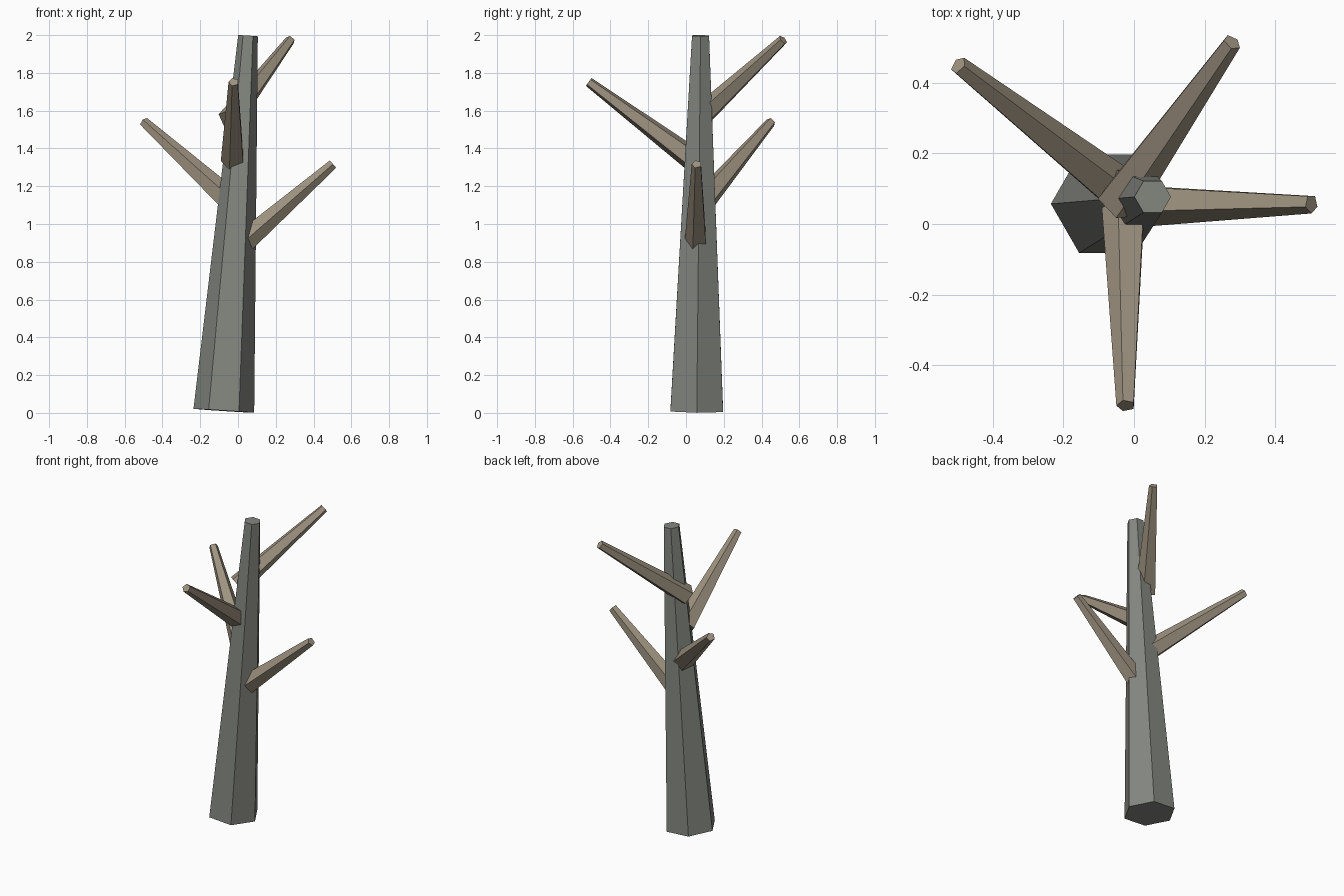
import bpy, bmesh
from mathutils import Vector

if "Cube" in bpy.data.objects:
    bpy.data.objects.remove(bpy.data.objects["Cube"])


def material(name, color):
    m = bpy.data.materials.new(name)
    m.diffuse_color = (*color, 1)
    m.use_nodes = True
    m.node_tree.nodes["Principled BSDF"].inputs["Base Color"].default_value = m.diffuse_color
    return m


bark = material("grey bark", (0.23, 0.24, 0.215))
wood = material("pale brown wood", (0.34, 0.29, 0.215))


def limb(name, start, end, r_start, r_end, sides, corner, mat):
    """Tapered limb from start to end; one corner edge lies toward 'corner'."""
    start, end = Vector(start), Vector(end)
    axis = (end - start).normalized()
    u = (corner - axis * corner.dot(axis)).normalized()
    v = axis.cross(u)
    bm = bmesh.new()
    bmesh.ops.create_cone(bm, cap_ends=True, segments=sides, radius1=r_start,
                          radius2=r_end, depth=(end - start).length)
    # The primitive's first corner lies on a known direction: measure it
    first = min(bm.verts, key=lambda p: (round(p.co.z, 4), -round(p.co.y, 4)))
    a = Vector((first.co.x, first.co.y, 0)).normalized()
    b = Vector((0, 0, 1)).cross(a)
    mid = (start + end) / 2
    for p in bm.verts:
        p.co = mid + u * p.co.dot(a) + v * p.co.dot(b) + axis * p.co.z
    bmesh.ops.recalc_face_normals(bm, faces=bm.faces[:])
    mesh = bpy.data.meshes.new(name)
    bm.to_mesh(mesh)
    bm.free()
    mesh.materials.append(mat)
    obj = bpy.data.objects.new(name, mesh)
    bpy.context.collection.objects.link(obj)


# Leaning six-sided trunk
limb("trunk", (-0.075, 0.057, 0.011), (0.053, 0.077, 1.997),
     0.161, 0.052, 6, Vector((1, 0, 0)), bark)

# Five-sided bare branches, each with a corner on the right of its heading
branches = {
    "right_branch": ((-0.015, 0.055, 0.865), (0.503, 0.057, 1.317)),
    "back_left_branch": ((-0.05, 0.10, 1.13), (-0.498, 0.45, 1.54)),
    "front_branch": ((-0.025, 0.045, 1.335), (-0.023, -0.515, 1.752)),
    "back_right_branch": ((-0.045, 0.06, 1.55), (0.278, 0.515, 1.975)),
}
for name, (start, end) in branches.items():
    heading = Vector(end) - Vector(start)
    limb(name, start, end, 0.066, 0.027, 5,
         heading.cross(Vector((0, 0, 1))), wood)
